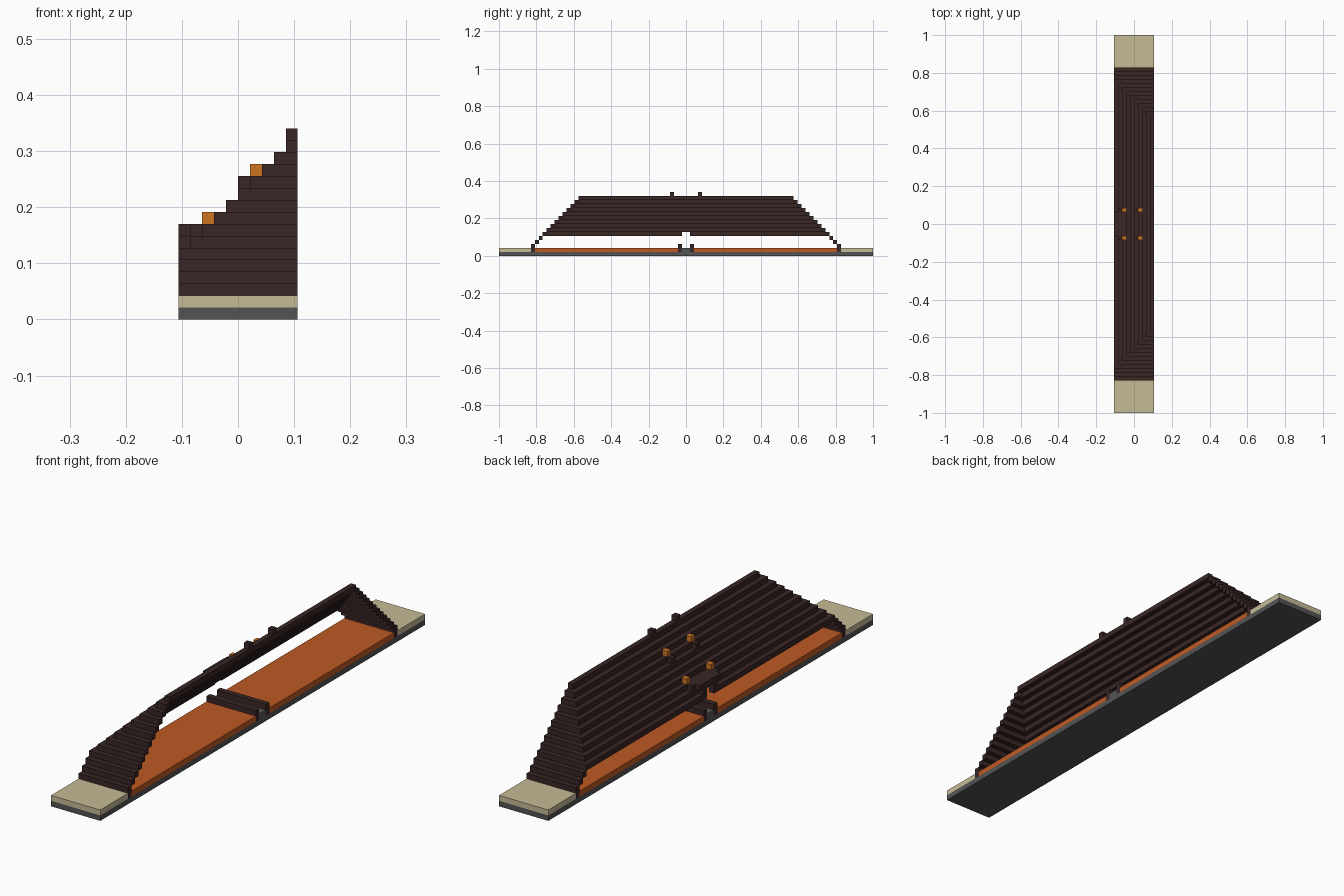
import bpy
import bmesh

cube = bpy.data.objects.get("Cube")
if cube:
    bpy.data.objects.remove(cube, do_unlink=True)

U = 1 / 47          # one block
WIDTH, HALF = 10, 47


def linear(c):
    return c / 12.92 if c <= 0.04045 else ((c + 0.055) / 1.055) ** 2.4


def material(name, r, g, b):
    m = bpy.data.materials.new(name)
    m.use_nodes = True
    col = [linear(c / 255) for c in (r, g, b)] + [1]
    m.diffuse_color = col
    m.node_tree.nodes["Principled BSDF"].inputs["Base Color"].default_value = col
    return m


GREY = material("stone grey", 84, 84, 84)
CREAM = material("pale sand", 198, 187, 150)
ORANGE = material("floor orange", 190, 90, 35)
DARK = material("dark timber", 58, 38, 38)
AMBER = material("lantern amber", 204, 118, 34)


def blocks(name, mat, boxes):
    """One object from boxes (x0, x1, y0, y1, z0, z1) counted in blocks."""
    bm = bmesh.new()
    for x0, x1, y0, y1, z0, z1 in boxes:
        geo = bmesh.ops.create_cube(bm, size=1)
        for v in geo["verts"]:
            v.co.x = (x0 if v.co.x < 0 else x1) - WIDTH / 2
            v.co.y = y0 if v.co.y < 0 else y1
            v.co.z = z0 if v.co.z < 0 else z1
            v.co *= U
    mesh = bpy.data.meshes.new(name)
    bm.to_mesh(mesh)
    bm.free()
    mesh.materials.append(mat)
    obj = bpy.data.objects.new(name, mesh)
    bpy.context.collection.objects.link(obj)
    return obj


def both_ends(x0, x1, y0, y1, z0, z1):
    """A box and its mirror image across y = 0."""
    return [(x0, x1, y0, y1, z0, z1), (x0, x1, -y1, -y0, z0, z1)]


# Ground slab, end landings, floor and the channel across the middle
blocks("base_slab", GREY, [(0, WIDTH, -HALF, HALF, 0, 1)])
blocks("end_landings", CREAM, both_ends(0, WIDTH, 39, HALF, 1, 2))
blocks("floor", ORANGE, both_ends(0, WIDTH, 2, 38, 1, 2))
blocks("channel_bed", GREY, [(0, WIDTH, -1, 1, 1, 2)])
blocks("channel_beams", DARK, both_ends(0, WIDTH, 1, 2, 1, 3))
blocks("end_sills", DARK, both_ends(0, WIDTH, 38, 39, 1, 2))

# Stepped half roof: each course is one block in from the course below
EAVE, RIDGE = 5, 14
ends, slope = [], []
for k in range(2, RIDGE + 1):
    col = max(0, k - EAVE)
    reach = 40 - k
    ends += both_ends(col, WIDTH, reach, reach + 1, k, k + 1)
    if k == EAVE:   # doorway notch in the eave
        slope += both_ends(col, col + 1, 1, reach, k, k + 1)
    elif k > EAVE:
        slope.append((col, col + 1, -reach, reach, k, k + 1))
blocks("roof_ends", DARK, ends)
blocks("roof_slope", DARK, slope)

# Ridge finials
blocks("ridge_finials", DARK, both_ends(9, 10, 3, 4, 15, 16))

# Raised canopy over the notch
blocks("canopy_cheeks", DARK, both_ends(0, 1, 1, 2, 6, 7))
blocks("canopy_top", DARK, [(0, 2, -3, 3, 7, 8)])

# Lanterns with their brackets on two courses of the roof
for label, c in (("lower", 2), ("upper", 6)):
    z = c + 6
    blocks(label + "_brackets", DARK, both_ends(c - 1, c, 3, 4, z - 1, z))
    blocks(label + "_lanterns", AMBER, both_ends(c, c + 1, 3, 4, z, z + 1))
